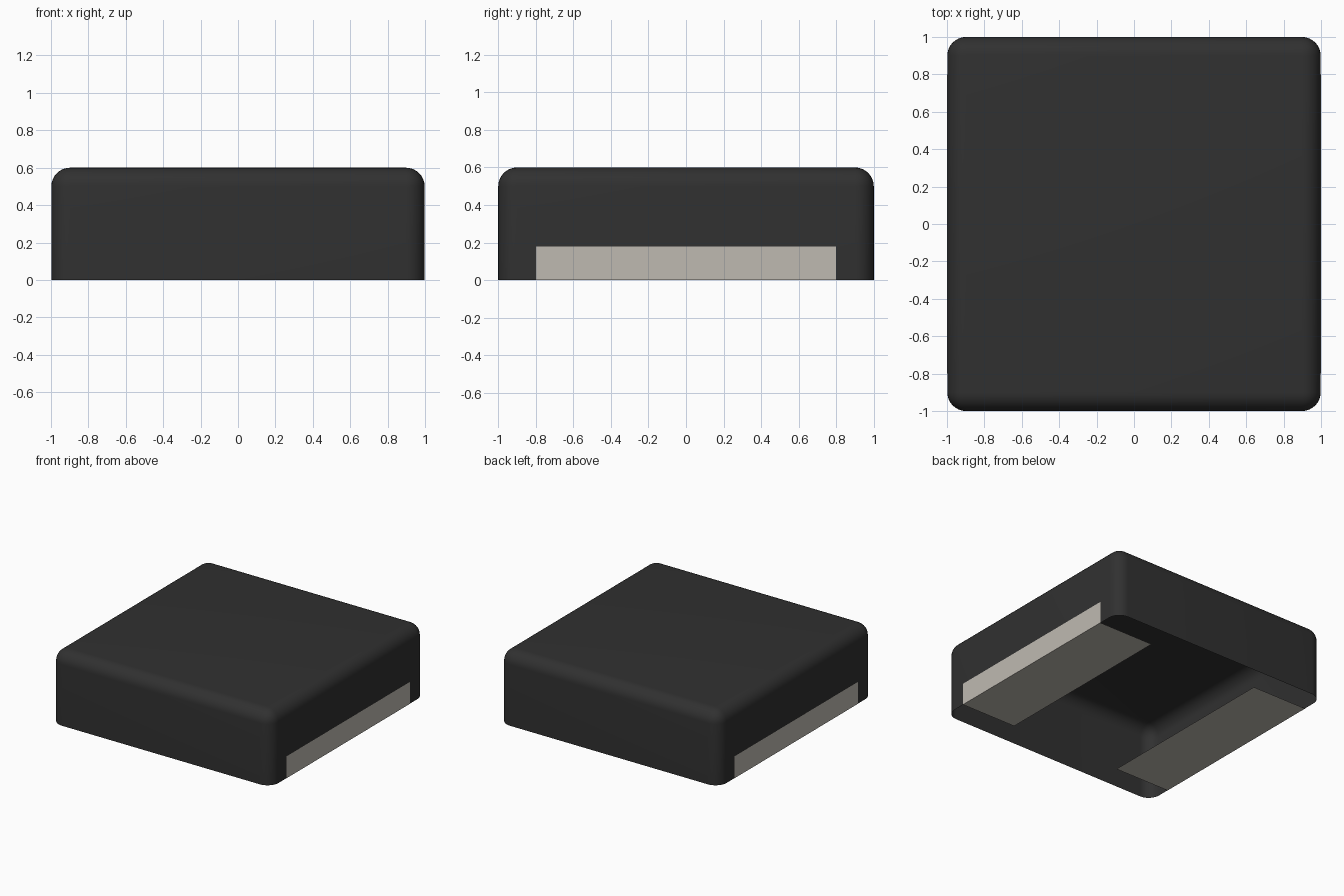
import bpy, bmesh, math

cube = bpy.data.objects.get("Cube")
if cube:
    bpy.data.objects.remove(cube, do_unlink=True)

HEIGHT = 0.6
RADIUS = 0.1


def material(name, color):
    mat = bpy.data.materials.new(name)
    mat.use_nodes = True
    mat.diffuse_color = color
    mat.node_tree.nodes["Principled BSDF"].inputs["Base Color"].default_value = color
    return mat


def add_object(name, bm, mat):
    mesh = bpy.data.meshes.new(name)
    bm.to_mesh(mesh)
    bm.free()
    mesh.materials.append(mat)
    obj = bpy.data.objects.new(name, mesh)
    bpy.context.collection.objects.link(obj)
    return obj


charcoal = material("charcoal", (0.03, 0.03, 0.03, 1))
warm_grey = material("warm grey", (0.52, 0.49, 0.44, 1))

# Rounded shell, open underneath
bm = bmesh.new()
bmesh.ops.create_cube(bm, size=1)
bmesh.ops.scale(bm, vec=(1.996, 2, HEIGHT), verts=bm.verts)
bmesh.ops.translate(bm, vec=(0, 0, HEIGHT / 2), verts=bm.verts)
bottom = [f for f in bm.faces if f.normal.z < -0.5]
bmesh.ops.delete(bm, geom=bottom, context="FACES")
rounded = [e for e in bm.edges if not e.is_boundary]
bmesh.ops.bevel(bm, geom=rounded, offset=RADIUS, segments=8, profile=0.5,
                affect="EDGES", clamp_overlap=True)
shell = add_object("shell", bm, charcoal)
bpy.context.view_layer.objects.active = shell
shell.select_set(True)
bpy.ops.object.shade_smooth_by_angle(angle=math.radians(40))

# Folded side strips: an L profile swept front to back, mirrored across x
bm = bmesh.new()
profile = [(0.5, 0), (1, 0), (1, 0.18)]
rows = [[bm.verts.new((x, y, z)) for x, z in profile] for y in (-0.8, 0.8)]
for i in range(len(profile) - 1):
    bm.faces.new((rows[0][i], rows[1][i], rows[1][i + 1], rows[0][i + 1]))
bm.normal_update()
strips = add_object("side_strips", bm, warm_grey)
strips.modifiers.new("mirror", "MIRROR").use_axis[0] = True
